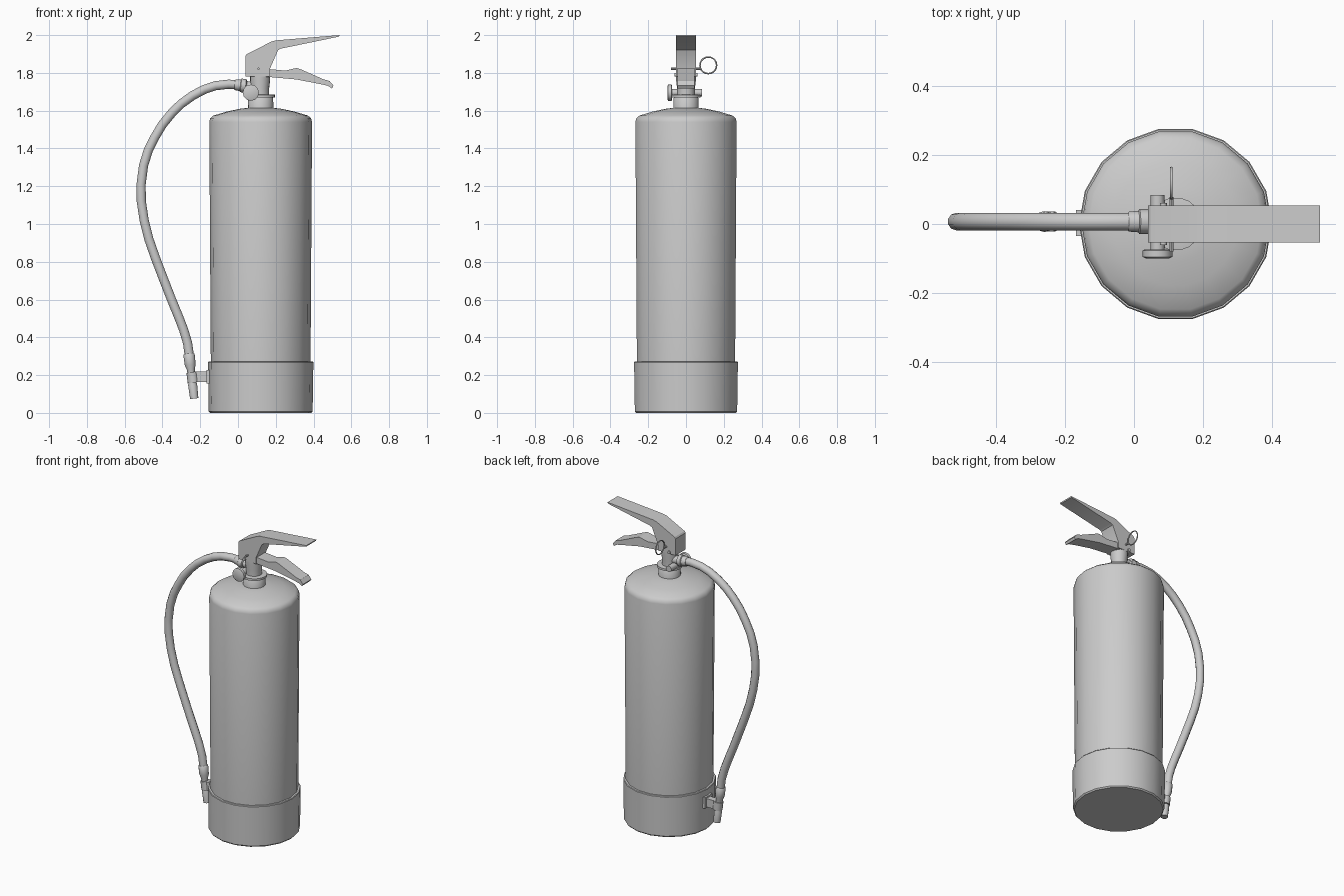
import bpy, bmesh, math
from mathutils import Vector

if "Cube" in bpy.data.objects:
    bpy.data.objects.remove(bpy.data.objects["Cube"])

CX = 0.12   # axis of the cylinder
HY = 0.007  # hose plane


def finish(name, bm, angle=40):
    bmesh.ops.recalc_face_normals(bm, faces=bm.faces)
    me = bpy.data.meshes.new(name)
    bm.to_mesh(me)
    bm.free()
    ob = bpy.data.objects.new(name, me)
    bpy.context.collection.objects.link(ob)
    bpy.ops.object.select_all(action='DESELECT')
    ob.select_set(True)
    bpy.context.view_layer.objects.active = ob
    bpy.ops.object.shade_smooth_by_angle(angle=math.radians(angle))
    return ob


def lathe(name, profile, origin=(CX, 0, 0), axis=(0, 0, 1), n=18, angle=40):
    """Closed solid of revolution from (radius, distance along axis) pairs."""
    bm = bmesh.new()
    q = Vector((0, 0, 1)).rotation_difference(Vector(axis).normalized())
    rings = []
    for r, h in profile:
        rings.append([bm.verts.new(Vector(origin) + q @ Vector(
            (r * math.cos(2 * math.pi * i / n), r * math.sin(2 * math.pi * i / n), h)))
            for i in range(n)])
    for a, b in zip(rings, rings[1:]):
        for i in range(n):
            j = (i + 1) % n
            bm.faces.new((a[i], a[j], b[j], b[i]))
    bm.faces.new(rings[0][::-1])
    bm.faces.new(rings[-1])
    return finish(name, bm, angle)


def rod(name, a, b, r, n=12, r2=None):
    a, b = Vector(a), Vector(b)
    return lathe(name, [(r, 0), (r2 or r, (b - a).length)], a, b - a, n)


def slab(name, pts, y0, y1, angle=25):
    """XZ outline extruded along y."""
    bm = bmesh.new()
    f = bm.faces.new([bm.verts.new((x, y0, z)) for x, z in pts])
    res = bmesh.ops.extrude_face_region(bm, geom=[f])
    bmesh.ops.translate(bm, vec=(0, y1 - y0, 0),
                        verts=[v for v in res['geom'] if isinstance(v, bmesh.types.BMVert)])
    return finish(name, bm, angle)


# Tank with domed shoulder and neck
lathe("tank", [(0.262, 0.02), (0.264, 0.27), (0.272, 1.54), (0.267, 1.56), (0.25, 1.574),
               (0.18, 1.595), (0.11, 1.61), (0.068, 1.615)], angle=50)
lathe("neck", [(0.068, 1.60), (0.066, 1.668), (0.06, 1.675)])
# Base skirt
lathe("base_skirt", [(0.268, 0), (0.275, 0.008), (0.279, 0.268), (0.276, 0.272), (0.262, 0.272)], angle=30)

# Valve
lathe("valve_flange", [(0.06, 1.668), (0.077, 1.67), (0.077, 1.684), (0.06, 1.686)])
lathe("valve_body", [(0.048, 1.67), (0.048, 1.72), (0.053, 1.76), (0.053, 1.80)], (0.117, 0, 0))

# Gauge across the valve
rod("gauge_stem", (0.068, -0.08, 1.695), (0.068, 0.084, 1.695), 0.02)
lathe("gauge", [(0.036, 0), (0.043, 0.004), (0.043, 0.022), (0.034, 0.026)],
      (0.068, -0.073, 1.695), (0, -1, 0), 12)

# Handle, squeeze lever, pivot
slab("carry_handle", [(0.04, 1.78), (0.04, 1.89), (0.047, 1.90), (0.178, 1.966), (0.20, 1.972),
                      (0.537, 2.0), (0.535, 1.992), (0.225, 1.928), (0.212, 1.92), (0.168, 1.82),
                      (0.168, 1.78)], -0.053, 0.053)
slab("squeeze_lever", [(0.12, 1.825), (0.165, 1.82), (0.25, 1.812), (0.31, 1.826), (0.33, 1.82),
                       (0.455, 1.765), (0.485, 1.757), (0.506, 1.732), (0.497, 1.718), (0.475, 1.732),
                       (0.44, 1.74), (0.31, 1.765), (0.18, 1.777), (0.12, 1.777)], -0.044, 0.044)
rod("lever_pivot", (0.085, -0.06, 1.79), (0.085, 0.06, 1.79), 0.01)

# Safety pin and pull ring
rod("safety_pin", (0.108, -0.08, 1.822), (0.108, 0.078, 1.822), 0.006, 8)
bpy.ops.mesh.primitive_torus_add(location=(0.108, 0.118, 1.84), rotation=(0, math.pi / 2, 0),
                                 major_radius=0.044, minor_radius=0.004,
                                 major_segments=20, minor_segments=6)
bpy.context.object.name = "pull_ring"
bpy.ops.object.shade_smooth()

# Hose coupling
lathe("hose_coupling", [(0.026, 0), (0.026, 0.045), (0.036, 0.05), (0.036, 0.075),
                        (0.031, 0.078), (0.029, 0.105), (0.026, 0.108)],
      (0.09, HY, 1.725), (-1, 0, 0.12), 12)

# Hose
path = [(0.01, 1.737), (-0.05, 1.74), (-0.12, 1.732), (-0.18, 1.712), (-0.24, 1.68), (-0.30, 1.637),
        (-0.35, 1.588), (-0.40, 1.527), (-0.44, 1.46), (-0.475, 1.39), (-0.50, 1.31), (-0.513, 1.21),
        (-0.512, 1.12), (-0.497, 1.02), (-0.472, 0.92), (-0.437, 0.82), (-0.395, 0.71), (-0.352, 0.60),
        (-0.315, 0.51), (-0.288, 0.44), (-0.267, 0.37), (-0.256, 0.29)]
cu = bpy.data.curves.new("hose", 'CURVE')
cu.dimensions = '3D'
cu.bevel_depth = 0.0255
cu.bevel_resolution = 3
cu.use_fill_caps = True
sp = cu.splines.new('POLY')
sp.points.add(len(path) - 1)
for p, (x, z) in zip(sp.points, path):
    p.co = (x, HY, z, 1)
hose = bpy.data.objects.new("hose", cu)
bpy.context.collection.objects.link(hose)
bpy.ops.object.select_all(action='DESELECT')
hose.select_set(True)
bpy.context.view_layer.objects.active = hose
bpy.ops.object.convert(target='MESH')
bpy.ops.object.shade_smooth_by_angle(angle=math.radians(50))

# Nozzle at the hose end
lathe("nozzle", [(0.026, 0), (0.030, 0.005), (0.029, 0.06), (0.021, 0.085), (0.019, 0.15),
                 (0.024, 0.165), (0.022, 0.24)], (-0.260, HY, 0.314), (0.12, 0, -1), 12)

# Nozzle clip on the skirt
lathe("clip_ring", [(0.03, 0), (0.03, 0.055)], (-0.243, HY, 0.215), (0.12, 0, -1), 10)
slab("clip_arm", [(-0.235, 0.163), (-0.235, 0.218), (-0.15, 0.218), (-0.15, 0.163)], HY - 0.02, HY + 0.02)
slab("clip_plate", [(-0.168, 0.155), (-0.168, 0.228), (-0.14, 0.228), (-0.14, 0.155)], -0.035, 0.04)
